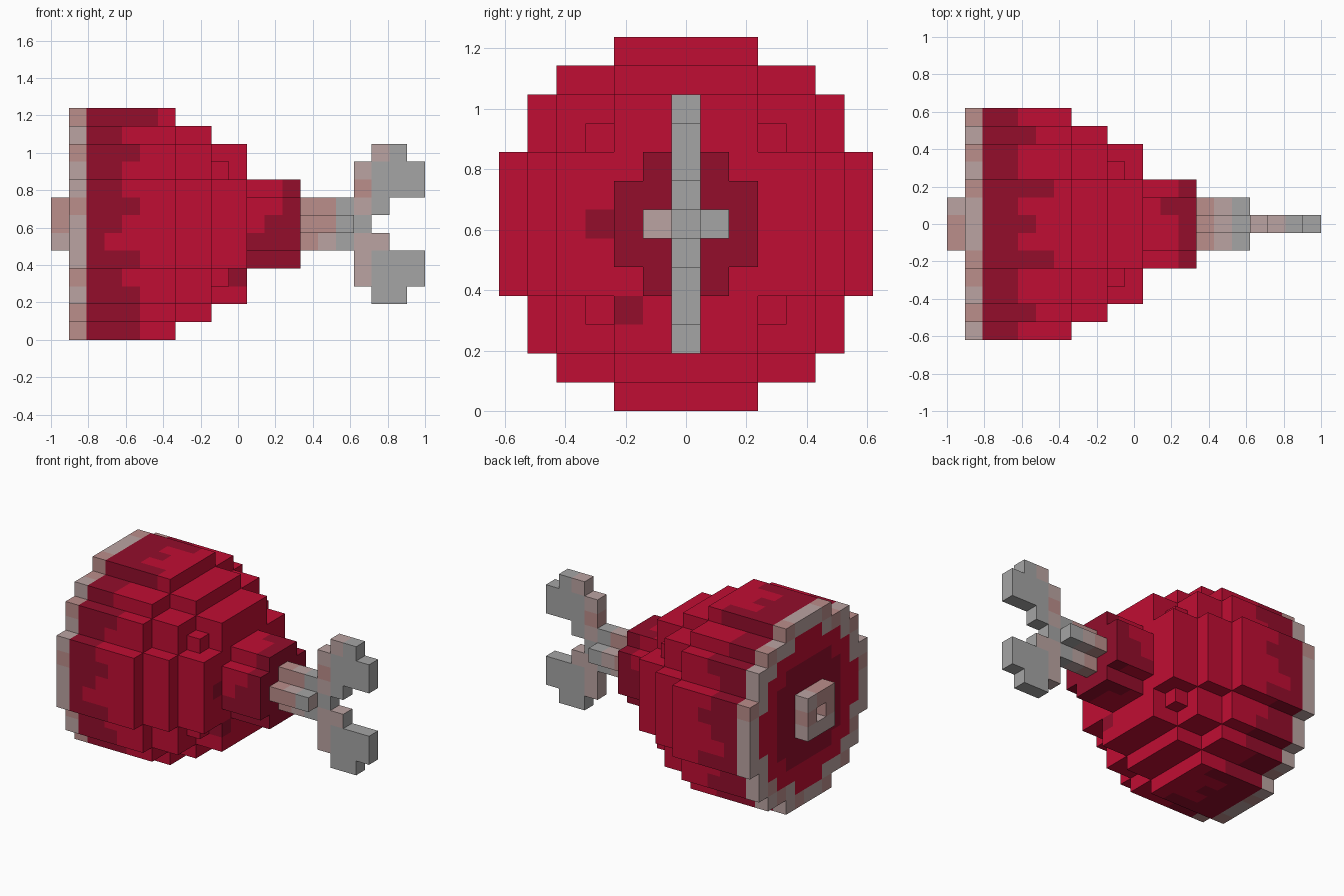
import bpy
import bmesh
from mathutils import Vector

cube = bpy.data.objects.get("Cube")
if cube:
    bpy.data.objects.remove(cube, do_unlink=True)

U = 2 / 21  # edge of one block; the model is 21 blocks long and 13 high


def linear(c):
    c /= 255
    return c / 12.92 if c <= 0.04045 else ((c + 0.055) / 1.055) ** 2.4


def material(name, rgb):
    col = [linear(c) for c in rgb] + [1]
    m = bpy.data.materials.new(name)
    m.use_nodes = True
    m.diffuse_color = col
    bsdf = next(n for n in m.node_tree.nodes if n.type == 'BSDF_PRINCIPLED')
    bsdf.inputs["Base Color"].default_value = col
    bsdf.inputs["Roughness"].default_value = 0.8
    return m


MATS = [material("meat red", (192, 13, 51)),
        material("dark red", (147, 13, 43)),
        material("bone grey", (165, 165, 165)),
        material("pale bone", (187, 164, 162)),
        material("pinkish bone", (187, 142, 139))]
RED, DARK, GREY, PALE, PINK = range(5)

# Cross-sections: (half width, half height) boxes in blocks, overlapped into a stepped disc
BIG = [(2, 6), (4, 5), (5, 4), (6, 2)]
MID = [(2, 5), (4, 4), (5, 2)]
SMALL = [(2, 4), (4, 2)]
NECK = [(1, 2), (2, 1)]
SHAFT = [(0, 1), (1, 0)]


def inside(section, y, z):
    return any(abs(y) <= a and abs(z) <= b for a, b in section)


def slab(section, x0, x1):
    return {(x, y, z) for x in range(x0, x1) for y in range(-6, 7)
            for z in range(-6, 7) if inside(section, y, z)}


def mirrored(cells):
    return cells | {(x, y, -z) for x, y, z in cells}


# Blocks of each part, as (column from the cut end, y, z) with y and z from the axis
knobs = {(9, y, z) for y in (-3, 3) for z in (-3, 3)}
prongs = mirrored({(17, 0, 0), (17, 0, 1), (18, 0, 1), (18, 0, 4), (19, 0, 4)}
                  | {(x, 0, z) for x in range(17, 21) for z in (2, 3)})
parts = {
    "marrow_stub": slab([(1, 1)], 0, 1) - {(0, 0, 0)},
    "cut_rim": slab(BIG, 1, 2),
    "meat_back": slab(BIG, 2, 7),
    "meat_middle": slab(MID, 7, 9),
    "meat_front": slab(SMALL, 9, 11) | knobs,
    "meat_neck": slab(NECK, 11, 14),
    "bone_shaft": slab(SHAFT, 14, 17),
    "bone_end": prongs,
}

# Column where the dark seared band ends, going up the sides and across the top
SIDE_BAND = [5, 5, 5, 4, 5, 3, 4, 5, 4, 4, 5, 4, 6]
TOP_BAND = [4, 5, 4, 4, 6, 4, 5, 4, 6, 4, 4, 5, 4]
# Column where the dark end of the neck starts
NECK_SIDE = {-2: 11, -1: 11, 0: 12, 1: 13, 2: 13}
NECK_TOP = {-2: 13, -1: 13, 0: 13, 1: 12, 2: 13}


def stub_colour(x, y, z, n):
    return PALE if z < 0 or (z == 1 and y > 0) else PINK


def rim_colour(x, y, z, n):
    # ring of fat around the cut face, red meat within, darker at the middle
    edge = any(not inside(BIG, y + a, z + b) for a in (-1, 0, 1) for b in (-1, 0, 1))
    if n[0] < 0 and not edge:
        if (y, z) == (0, 0):
            return PALE
        return DARK if inside([(3, 2), (2, 3)], y, z) else RED
    return PINK if (y * 5 + z * 3) % 7 < 2 else PALE


def meat_colour(x, y, z, n):
    if n[0] == 0:
        end = SIDE_BAND[z + 6] if n[1] else TOP_BAND[y + 6]
        return DARK if x < end else RED
    return RED


def front_colour(x, y, z, n):
    return DARK if (x, y, z) in ((10, -2, -3), (10, -3, 0)) else RED


def neck_colour(x, y, z, n):
    if n[0] > 0:
        return DARK
    start = NECK_SIDE[z] if n[1] else NECK_TOP[y]
    return DARK if x >= start else RED


def shaft_colour(x, y, z, n):
    if x == 16:
        return PALE if y < 0 and n[0] > 0 else GREY
    return PINK if x == 14 or y < 1 and z > -1 and n[1] else PALE


def end_colour(x, y, z, n):
    if n[0] > 0:
        return GREY
    if x == 17 and z != 0:
        return PALE if z < 0 else PINK if z == 2 else PALE
    return PALE if x == 18 and z in (4, -1) else GREY


RULES = {"marrow_stub": stub_colour, "cut_rim": rim_colour, "meat_back": meat_colour,
         "meat_middle": meat_colour, "meat_front": front_colour,
         "meat_neck": neck_colour, "bone_shaft": shaft_colour, "bone_end": end_colour}

SOLID = set().union(*parts.values())
DIRECTIONS = [Vector(d) for d in ((1, 0, 0), (-1, 0, 0), (0, 1, 0),
                                  (0, -1, 0), (0, 0, 1), (0, 0, -1))]


def build(name, cells, rule):
    """Skin the exposed sides of the blocks and colour each by the rule."""
    bm = bmesh.new()
    for cell in sorted(cells):
        centre = Vector(((cell[0] + 0.5) * U - 1, cell[1] * U, (cell[2] + 6.5) * U))
        for n in DIRECTIONS:
            if tuple(int(c + d) for c, d in zip(cell, n)) in SOLID:
                continue
            a = Vector((n.y, n.z, n.x))
            b = n.cross(a)
            verts = [bm.verts.new(centre + (n + a * s + b * t) * U / 2)
                     for s, t in ((1, 1), (-1, 1), (-1, -1), (1, -1))]
            face = bm.faces.new(verts)
            face.material_index = rule(*cell, n)
    bmesh.ops.remove_doubles(bm, verts=bm.verts, dist=U / 100)
    mesh = bpy.data.meshes.new(name)
    for m in MATS:
        mesh.materials.append(m)
    bm.to_mesh(mesh)
    bm.free()
    bpy.context.collection.objects.link(bpy.data.objects.new(name, mesh))


for part, blocks in parts.items():
    build(part, blocks, RULES[part])
